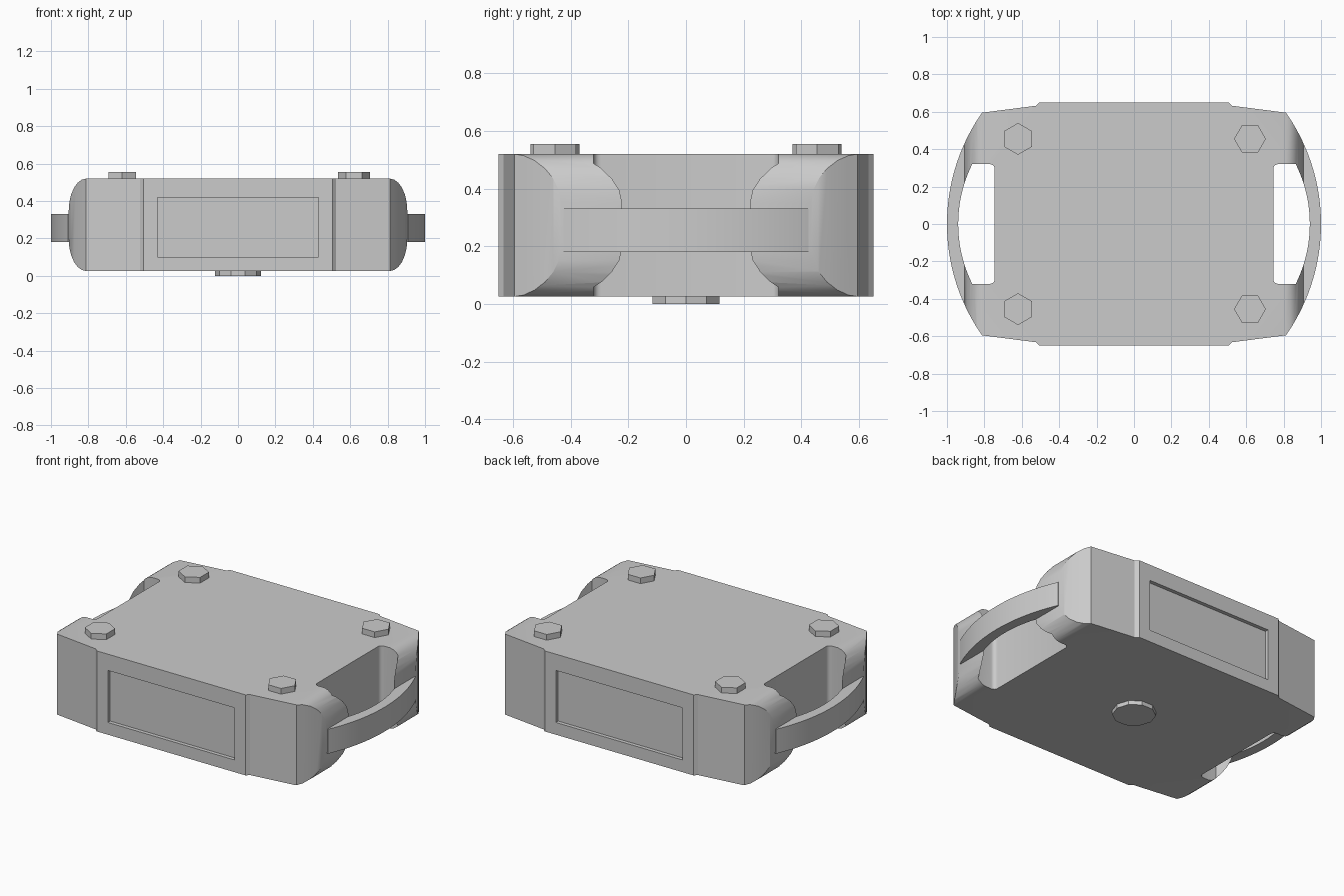
import bpy, bmesh, math
from mathutils import Vector

cube = bpy.data.objects.get("Cube")
if cube:
    bpy.data.objects.remove(cube, do_unlink=True)

grey = bpy.data.materials.new("plain grey")
grey.use_nodes = True
colour = (0.6, 0.6, 0.6, 1)
grey.diffuse_color = colour
grey.node_tree.nodes["Principled BSDF"].inputs["Base Color"].default_value = colour


def prism(name, points, low, high, axis="z"):
    """Extrude a flat outline along z (points are x, y) or y (points are x, z)."""
    place = (lambda p, h: (p[0], p[1], h)) if axis == "z" else (lambda p, h: (p[0], h, p[1]))
    bm = bmesh.new()
    face = bm.faces.new([bm.verts.new(place(p, low)) for p in points])
    moved = bmesh.ops.extrude_face_region(bm, geom=[face])["geom"]
    shift = Vector(place((0, 0), high - low))
    bmesh.ops.translate(bm, verts=[g for g in moved if isinstance(g, bmesh.types.BMVert)], vec=shift)
    bmesh.ops.recalc_face_normals(bm, faces=bm.faces)
    mesh = bpy.data.meshes.new(name)
    bm.to_mesh(mesh)
    bm.free()
    mesh.materials.append(grey)
    obj = bpy.data.objects.new(name, mesh)
    bpy.context.collection.objects.link(obj)
    return obj


def activate(obj):
    bpy.ops.object.select_all(action="DESELECT")
    obj.select_set(True)
    bpy.context.view_layer.objects.active = obj


def cut(obj, tool, operation="DIFFERENCE"):
    mod = obj.modifiers.new("cut", "BOOLEAN")
    mod.operation, mod.solver, mod.object = operation, "EXACT", tool
    activate(obj)
    bpy.ops.object.modifier_apply(modifier=mod.name)
    bpy.data.objects.remove(tool, do_unlink=True)


def smooth(obj):
    activate(obj)
    bpy.ops.object.shade_smooth_by_angle(angle=math.radians(30))


def arc(cx, cy, rx, ry, start, end, steps):
    angles = [start + (end - start) * i / steps for i in range(steps + 1)]
    return [(cx + rx * math.cos(a), cy + ry * math.sin(a)) for a in angles]


def bow(cx, radius, half_width, steps=24):
    """Arc bulging towards +x between y = -half_width and y = half_width."""
    a = math.asin(half_width / radius)
    return arc(cx, 0, radius, radius, -a, a, steps)


def mirrored(points, side):
    return [(side * x, y) for x, y in points]


# Body: stepped plan with bowed ends, trimmed to a rounded front profile
right_half = [(0.505, -0.65), (0.525, -0.632)] + bow(-0.04, 1.04, 0.595) + [(0.525, 0.632), (0.505, 0.65)]
body = prism("body", right_half + mirrored(right_half[::-1], -1), -0.1, 0.7)
q = math.pi / 2
edge = arc(0.81, 0.195, 0.095, 0.17, -q, 0, 6) + arc(0.81, 0.35, 0.095, 0.17, 0, q, 6)
cut(body, prism("profile", edge + mirrored(edge[::-1], -1), -1, 1, "y"), "INTERSECT")

# Hand openings behind each handle
r = 0.025
opening = (bow(0.22, 0.72, 0.32)
           + arc(0.745 + r, 0.32 - r, r, r, q, 2 * q, 4)
           + arc(0.745 + r, -0.32 + r, r, r, 2 * q, 3 * q, 4))
for side in (-1, 1):
    cut(body, prism("opening", mirrored(opening, side), -0.2, 0.8))

# Recessed panels on the front and back
panel = [(-0.43, 0.1), (0.43, 0.1), (0.43, 0.42), (-0.43, 0.42)]
for side in (-1, 1):
    ends = sorted((side * 0.627, side * 0.8))
    cut(body, prism("panel", panel, *ends, "y"))
smooth(body)

# Curved grab handles
band = bow(-0.04, 1.04, 0.425) + bow(0.22, 0.72, 0.425)[::-1]
for side, label in ((1, "left"), (-1, "right")):
    smooth(prism(label + "_handle", mirrored(band, side), 0.18, 0.33))

# Hexagonal bolt heads on top
for x, turn in ((-0.62, q), (0.62, 0)):
    for y, row in ((-0.455, "front"), (0.455, "back")):
        head = arc(x, y, 0.085, 0.085, turn, turn + 4 * q, 6)[:-1]
        prism(f"{row}_{'left' if x > 0 else 'right'}_bolt", head, 0.51, 0.555)

# Round stud underneath
prism("bottom_stud", arc(0, 0, 0.122, 0.122, 0, 4 * q, 10)[:-1], 0, 0.04)
